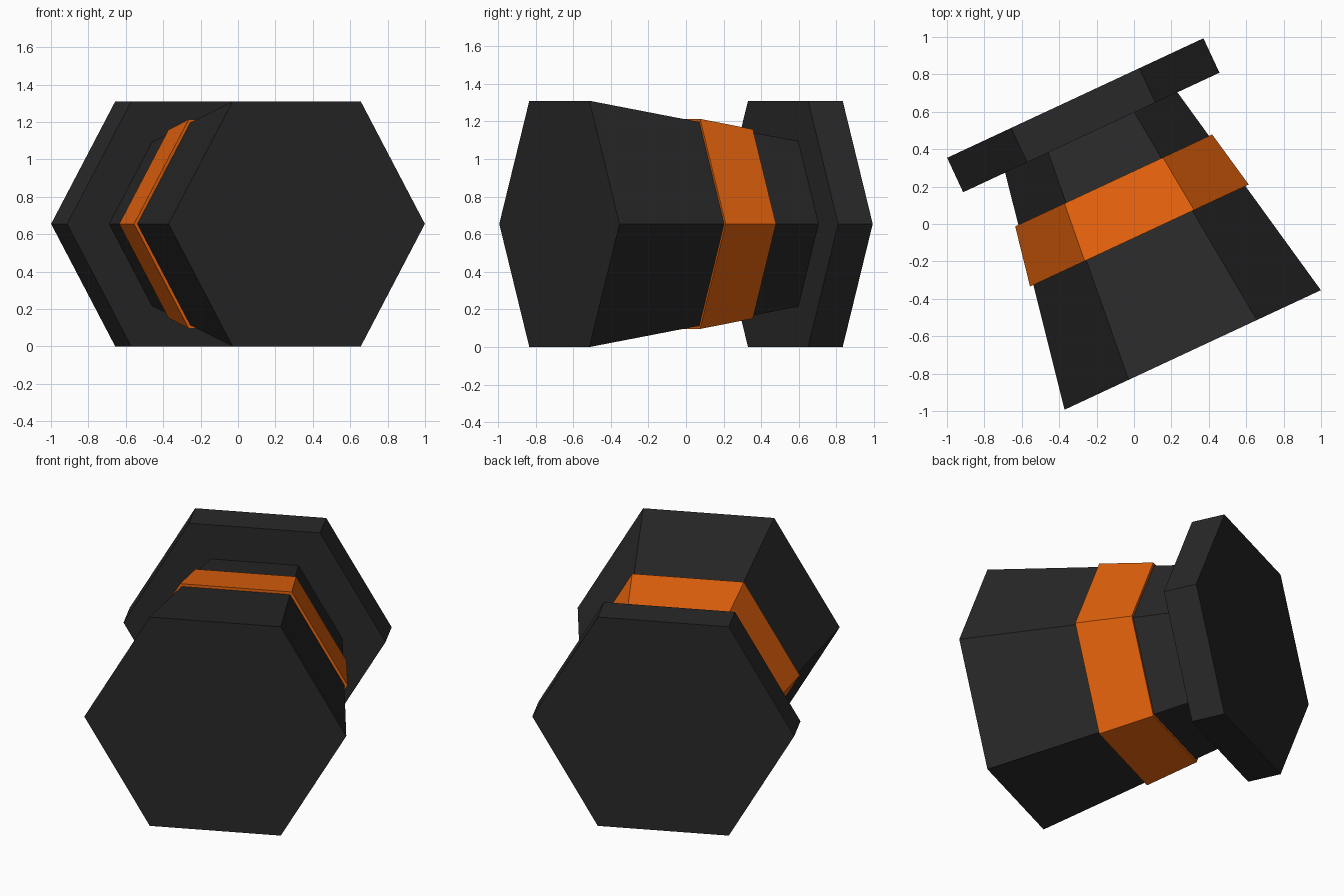
import bpy, bmesh
from math import radians
from mathutils import Matrix

if "Cube" in bpy.data.objects:
    bpy.data.objects.remove(bpy.data.objects["Cube"])

def material(name, color):
    m = bpy.data.materials.new(name)
    m.diffuse_color = color
    m.use_nodes = True
    m.node_tree.nodes["Principled BSDF"].inputs["Base Color"].default_value = m.diffuse_color
    return m

DARK = material("dark_grey", (0.022, 0.022, 0.022, 1))
ORANGE = material("orange", (0.80, 0.127, 0.004, 1))

CENTRE_Z = 0.655
# lay the hexagonal axis horizontally, corners left and right, then turn it 25 degrees
LAY = (Matrix.Translation((0, 0, CENTRE_Z)) @ Matrix.Rotation(radians(25), 4, 'Z')
       @ Matrix.Rotation(radians(-90), 4, 'X'))
CORNER = Matrix.Rotation(radians(90), 4, 'Z')

def hex_part(name, start, end, r_start, r_end, mat):
    """Six-sided frustum between two positions along the axis."""
    bm = bmesh.new()
    bmesh.ops.create_cone(bm, cap_ends=True, segments=6, radius1=r_start,
                          radius2=r_end, depth=end - start)
    shift = Matrix.Translation((0, 0, (start + end) / 2))
    bmesh.ops.transform(bm, matrix=LAY @ shift @ CORNER, verts=bm.verts)
    bmesh.ops.recalc_face_normals(bm, faces=bm.faces)
    mesh = bpy.data.meshes.new(name)
    bm.to_mesh(mesh)
    bm.free()
    mesh.materials.append(mat)
    obj = bpy.data.objects.new(name, mesh)
    bpy.context.collection.objects.link(obj)
    return obj

# tapered body, its coloured band and the wide end plate
hex_part("tapered_body", -0.743, 0.54, 0.756, 0.508, DARK)
hex_part("band", -0.068, 0.257, 0.645, 0.581, ORANGE)
hex_part("end_plate", 0.54, 0.743, 0.756, 0.756, DARK)
